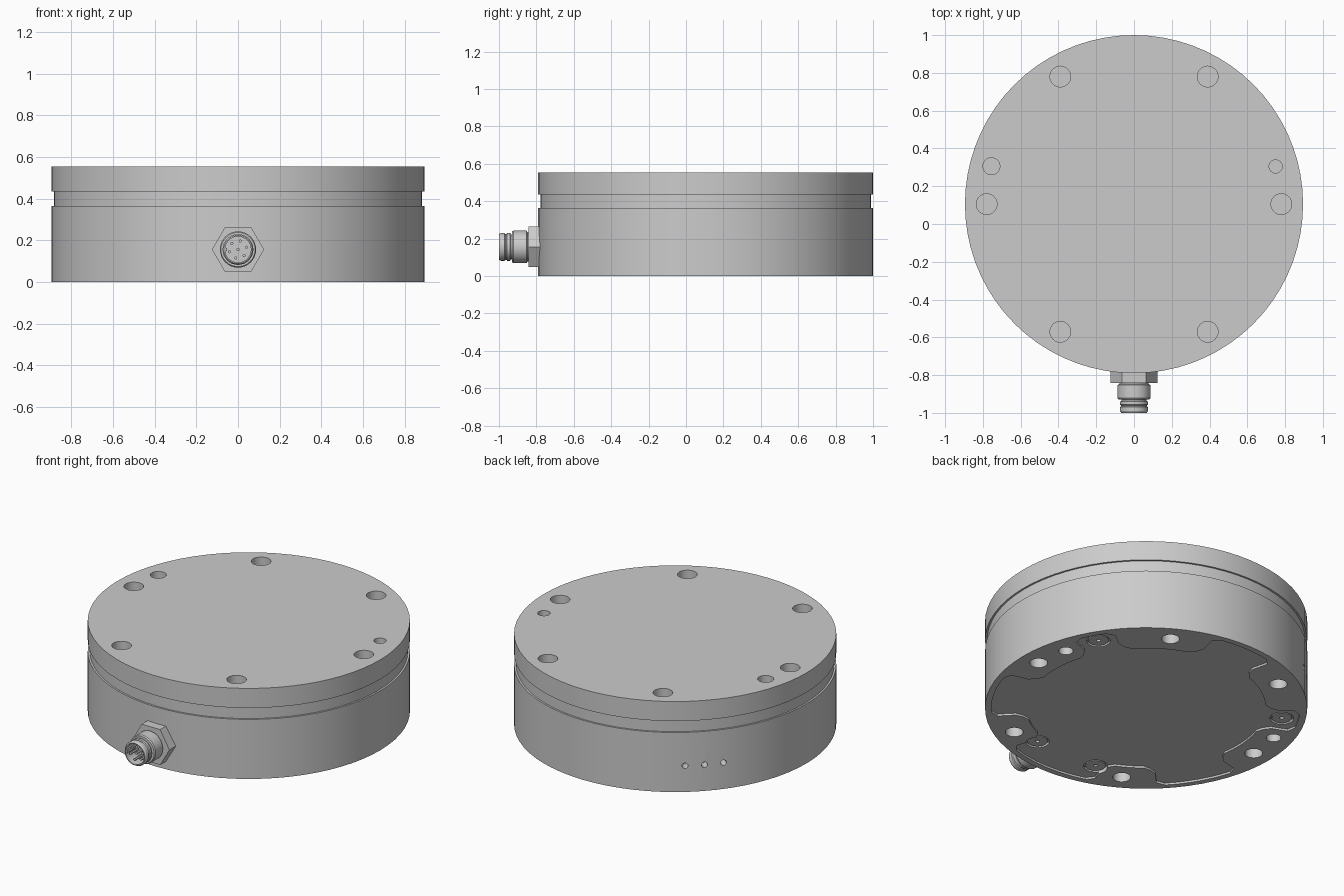
import bpy, bmesh, math
from mathutils import Matrix, Vector

if "Cube" in bpy.data.objects:
    bpy.data.objects.remove(bpy.data.objects["Cube"])

CY, R = 0.105, 0.895          # disc centre and radius
PLUG_Z = 0.156                # height of the connector axis

metal = bpy.data.materials.new("satin_grey_metal")
metal.use_nodes = True
COLOUR = (0.6, 0.6, 0.6, 1)
metal.diffuse_color = COLOUR
metal.node_tree.nodes["Principled BSDF"].inputs["Base Color"].default_value = COLOUR


def make(name, bm):
    bmesh.ops.recalc_face_normals(bm, faces=bm.faces[:])
    me = bpy.data.meshes.new(name)
    bm.to_mesh(me)
    bm.free()
    me.materials.append(metal)
    ob = bpy.data.objects.new(name, me)
    bpy.context.collection.objects.link(ob)
    return ob


def cylinder(name, r, z0, z1, seg=24, matrix=Matrix()):
    bm = bmesh.new()
    bmesh.ops.create_cone(bm, cap_ends=True, segments=seg, radius1=r, radius2=r, depth=z1 - z0,
                          matrix=matrix @ Matrix.Translation((0, 0, (z0 + z1) / 2)))
    return make(name, bm)


def lathe(name, profile, matrix, seg=32):
    bm = bmesh.new()
    vs = [bm.verts.new((r, 0, z)) for r, z in profile]
    es = [bm.edges.new(p) for p in zip(vs, vs[1:])]
    bmesh.ops.spin(bm, geom=vs + es, cent=(0, 0, 0), axis=(0, 0, 1),
                   angle=2 * math.pi, steps=seg)
    bmesh.ops.remove_doubles(bm, verts=bm.verts[:], dist=1e-5)
    bm.transform(matrix)
    return make(name, bm)


def polar(deg, r, z=0.0):
    a = math.radians(deg)
    return Vector((r * math.cos(a), CY + r * math.sin(a), z))


def at(deg, r):
    return Matrix.Translation(polar(deg, r))


def cut(target, cutters):
    """Subtract each cutter in turn, then delete it."""
    for c in cutters:
        c.hide_render = True
        mod = target.modifiers.new("cut", 'BOOLEAN')
        mod.operation, mod.solver, mod.object = 'DIFFERENCE', 'EXACT', c
        bpy.context.view_layer.update()
        dg = bpy.context.evaluated_depsgraph_get()
        me = bpy.data.meshes.new_from_object(target.evaluated_get(dg))
        target.modifiers.clear()
        target.data = me
        bpy.data.objects.remove(c)


# Stacked round body
disc = Matrix.Translation((0, CY, 0))
housing = cylinder("lower_housing", R, 0, 0.365, 72, disc)
band = cylinder("groove_band", R - 0.011, 0.36, 0.44, 72, disc)
plate = cylinder("top_plate", R, 0.435, 0.555, 72, disc)

# Bolt and dowel holes: angle, radius from centre, top size, bottom size
holes = [(60 * k, 0.78, 0.055, 0.05) for k in range(6)]
holes += [(14.9, 0.776, 0.035, 0.041), (165.1, 0.781, 0.045, 0.041)]
cut(plate, [cylinder("cutter", t, 0.445, 0.6, 24, at(a, r)) for a, r, t, b in holes])

# Recessed bottom panel with lobes reaching out between the holes
lobes = [(-109, -71, 0.86), (-45, -15, 0.86), (23, 37, 0.855),
         (77, 103, 0.86), (143, 157, 0.855), (195, 225, 0.86)]
outline = []
for i, (a0, a1, r) in enumerate(lobes):
    outline += [polar(a0 - 3, 0.69), polar(a0 - 1, 0.73), polar(a0 - 1, r - 0.03)]
    outline += [polar(a0 + 2 + (a1 - a0 - 4) * k / 6, r) for k in range(7)]
    outline += [polar(a1 + 1, r - 0.03), polar(a1 + 1, 0.73), polar(a1 + 3, 0.69)]
    start = a1 + 6
    end = lobes[(i + 1) % 6][0] - 6 + (360 if i == 5 else 0)
    outline += [polar(start + (end - start) * k / 5, 0.665) for k in range(6)]
bm = bmesh.new()
face = bm.faces.new([bm.verts.new(p - Vector((0, 0, 0.05))) for p in outline])
ext = bmesh.ops.extrude_face_region(bm, geom=[face])
bmesh.ops.translate(bm, vec=(0, 0, 0.062),
                    verts=[v for v in ext["geom"] if isinstance(v, bmesh.types.BMVert)])
cutters = [make("panel_cutter", bm)]

# Bottom holes, screw pockets and three small holes in the side
screws = [(30, 0.775), (150, 0.765), (-73, 0.72), (-107, 0.72)]
cutters += [cylinder("cutter", b, -0.05, 0.25, 24, at(a, r)) for a, r, t, b in holes]
cutters += [cylinder("cutter", 0.066, -0.05, 0.026, 32, at(a, r)) for a, r in screws]
for a in (128.5, 135.5, 142.5):
    turn = Matrix.Rotation(math.radians(a), 4, 'Z') @ Matrix.Rotation(math.pi / 2, 4, 'Y')
    cutters.append(cylinder("cutter", 0.017, -0.06, 0.06, 16,
                            Matrix.Translation(polar(a, R, 0.16)) @ turn))
cut(housing, cutters)

# Screw heads with a centre socket
for i, (a, r) in enumerate(screws):
    lathe(f"bottom_screw_{i + 1}",
          [(0, 0.03), (0.056, 0.03), (0.056, 0.014), (0.012, 0.014), (0.012, 0.028), (0, 0.028)],
          at(a, r), 24)

# Front connector, built along its own axis pointing to -y
axis = Matrix.Translation((0, -0.79, PLUG_Z)) @ Matrix.Rotation(math.pi / 2, 4, 'X')
cylinder("connector_hex_nut", 0.125, -0.04, 0.053, 6,
         axis @ Matrix.Rotation(math.radians(30), 4, 'Z'))
lathe("connector_shell",
      [(0, 0.04), (0.078, 0.04), (0.078, 0.058), (0.087, 0.062), (0.087, 0.132), (0.082, 0.139),
       (0.066, 0.139), (0.066, 0.147), (0.074, 0.150), (0.074, 0.166), (0.069, 0.170),
       (0.069, 0.176), (0.074, 0.180), (0.074, 0.200), (0.068, 0.210),
       (0.062, 0.210), (0.062, 0.125), (0, 0.125)], axis)

# Contact pins and keyway rib
for i in range(7):
    a = math.radians(60 * i + 15)
    r = 0.042 if i else 0
    cylinder(f"contact_pin_{i + 1}", 0.0075, 0.12, 0.195, 12,
             axis @ Matrix.Translation((r * math.cos(a), r * math.sin(a), 0)))
a = math.radians(15)
cylinder("contact_pin_8", 0.0075, 0.12, 0.195, 12,
         axis @ Matrix.Translation((0.042 * math.cos(a), 0.042 * math.sin(a), 0)))
bm = bmesh.new()
bmesh.ops.create_cube(bm, size=1, matrix=axis @ Matrix.Translation((-0.059, 0, 0.163))
                      @ Matrix.Diagonal((0.012, 0.016, 0.085, 1)))
make("connector_key", bm)

# Smooth shading with sharp edges kept
bpy.ops.object.select_all(action='DESELECT')
for ob in bpy.context.collection.objects:
    if ob.type == 'MESH':
        ob.select_set(True)
        bpy.context.view_layer.objects.active = ob
bpy.ops.object.shade_smooth_by_angle(angle=math.radians(30))
